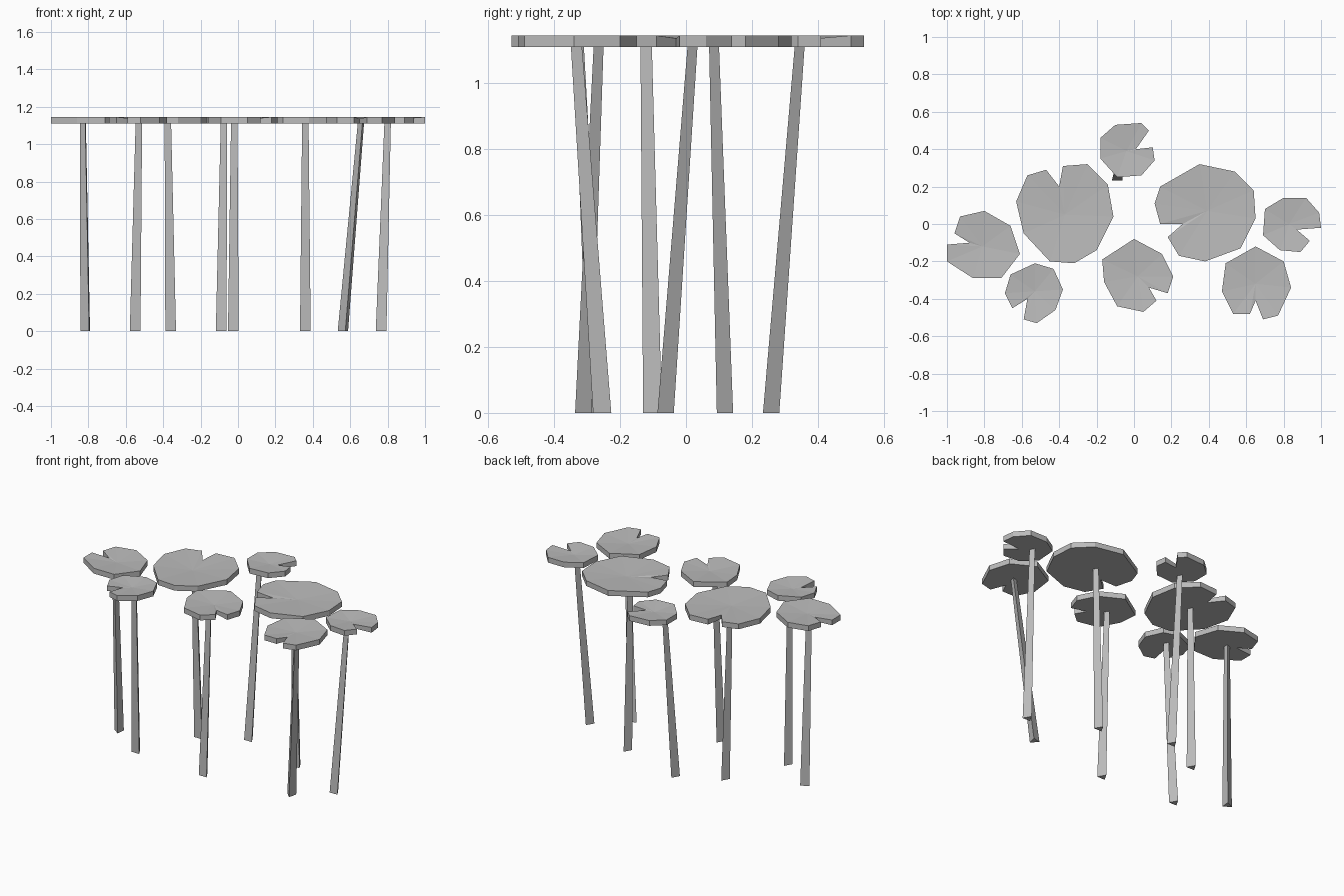
import bpy
import bmesh
import math
from mathutils import Vector

cube = bpy.data.objects.get("Cube")
if cube:
    bpy.data.objects.remove(cube, do_unlink=True)

UNIT = 0.01          # outlines are given in hundredths
PAD_BOTTOM = 1.11
PAD_TOP = 1.145
HUB_TOP = 1.133      # pads are slightly dished
NOTCH_TOP = 1.136

grey = bpy.data.materials.new("plain grey")
grey.use_nodes = True
colour = (0.5, 0.5, 0.5, 1)
grey.diffuse_color = colour
grey.node_tree.nodes["Principled BSDF"].inputs["Base Color"].default_value = colour


def finish(bm, name):
    """Turn a bmesh into a flat shaded object."""
    bmesh.ops.recalc_face_normals(bm, faces=bm.faces)
    mesh = bpy.data.meshes.new(name)
    bm.to_mesh(mesh)
    bm.free()
    mesh.materials.append(grey)
    obj = bpy.data.objects.new(name, mesh)
    bpy.context.collection.objects.link(obj)


def make_pad(name, hub, rim, notch):
    """Dished leaf plate: a rim outline that begins and ends at the notch lips."""
    bm = bmesh.new()
    outline = [(p, PAD_TOP) for p in rim] + [(notch, NOTCH_TOP)]
    top = [bm.verts.new((x * UNIT, y * UNIT, z)) for (x, y), z in outline]
    low = [bm.verts.new((x * UNIT, y * UNIT, PAD_BOTTOM)) for (x, y), z in outline]
    centre = bm.verts.new((hub[0] * UNIT, hub[1] * UNIT, HUB_TOP))
    bm.faces.new(low)
    for i in range(len(top)):
        j = (i + 1) % len(top)
        bm.faces.new((top[i], top[j], centre))
        bm.faces.new((top[i], low[i], low[j], top[j]))
    finish(bm, name)


def make_stem(name, foot, head, turn):
    """Leaning, tapered three-sided stalk."""
    bm = bmesh.new()
    rings = []
    for (x, y), z, radius in ((foot, 0, 0.033), (head, PAD_BOTTOM + 0.005, 0.02)):
        ring = []
        for k in range(3):
            a = math.radians(turn + 120 * k)
            offset = Vector((math.cos(a), math.sin(a), 0)) * radius
            ring.append(bm.verts.new(Vector((x, y, z)) + offset))
        rings.append(ring)
    lower, upper = rings
    bm.faces.new(lower)
    bm.faces.new(upper)
    for i in range(3):
        j = (i + 1) % 3
        bm.faces.new((lower[i], lower[j], upper[j], upper[i]))
    finish(bm, name)


# Leaf pads, each rim running clockwise from one notch lip to the other
make_pad("far_right_pad", (-81, -12),
         [(-96, -5), (-93, 4), (-80, 7), (-66, -1), (-61, -16),
          (-71, -29), (-86, -29), (-100, -20), (-100, -11)], (-88, -10))
make_pad("front_right_pad", (-53, -36),
         [(-65, -45), (-69, -37), (-66, -27), (-53, -21), (-43, -24),
          (-38, -35), (-42, -46), (-52, -53), (-59, -51)], (-57, -40))
make_pad("large_right_pad", (-37, 5),
         [(-38, 31), (-25, 32), (-14, 21), (-11, 4), (-20, -14), (-32, -21),
          (-45, -20), (-59, -5), (-63, 12), (-57, 26), (-47, 29)], (-40, 20))
make_pad("back_pad", (-4, 39),
         [(10, 41), (11, 34), (4, 26), (-9, 25), (-18, 35),
          (-18, 46), (-10, 53), (4, 54), (8, 50)], (1, 40))
make_pad("front_middle_pad", (2, -28),
         [(12, -41), (5, -47), (-9, -44), (-16, -31), (-17, -19),
          (0, -8), (15, -16), (21, -28), (18, -37)], (8, -34))
make_pad("large_left_pad", (39, 7),
         [(14, 0), (11, 11), (14, 20), (35, 32), (54, 28), (64, 18),
          (65, 3), (57, -13), (38, -20), (24, -17), (18, -7)], (26, 0))
make_pad("front_left_pad", (65, -32),
         [(62, -48), (53, -48), (47, -36), (49, -21), (65, -12),
          (80, -20), (84, -34), (77, -49), (69, -51)], (65, -41))
make_pad("far_left_pad", (83, 0),
         [(94, -9), (89, -15), (78, -14), (69, -6), (70, 8),
          (80, 14), (92, 14), (99, 6), (100, -2)], (87, -3))

# Stalks, from foot to head
make_stem("far_right_stem", (-0.81, -0.1), (-0.825, -0.12), -65)
make_stem("front_right_stem", (-0.55, -0.28), (-0.53, -0.33), -30)
make_stem("large_right_stem", (-0.36, 0.11), (-0.375, 0.08), -30)
make_stem("back_stem", (-0.09, 0.25), (-0.075, 0.34), -30)
make_stem("front_middle_stem", (-0.025, -0.32), (-0.02, -0.27), -30)
make_stem("large_left_stem", (0.36, 0.11), (0.36, 0.08), -30)
make_stem("front_left_stem", (0.565, -0.25), (0.66, -0.33), -75)
make_stem("far_left_stem", (0.765, -0.07), (0.8, 0.015), -30)
